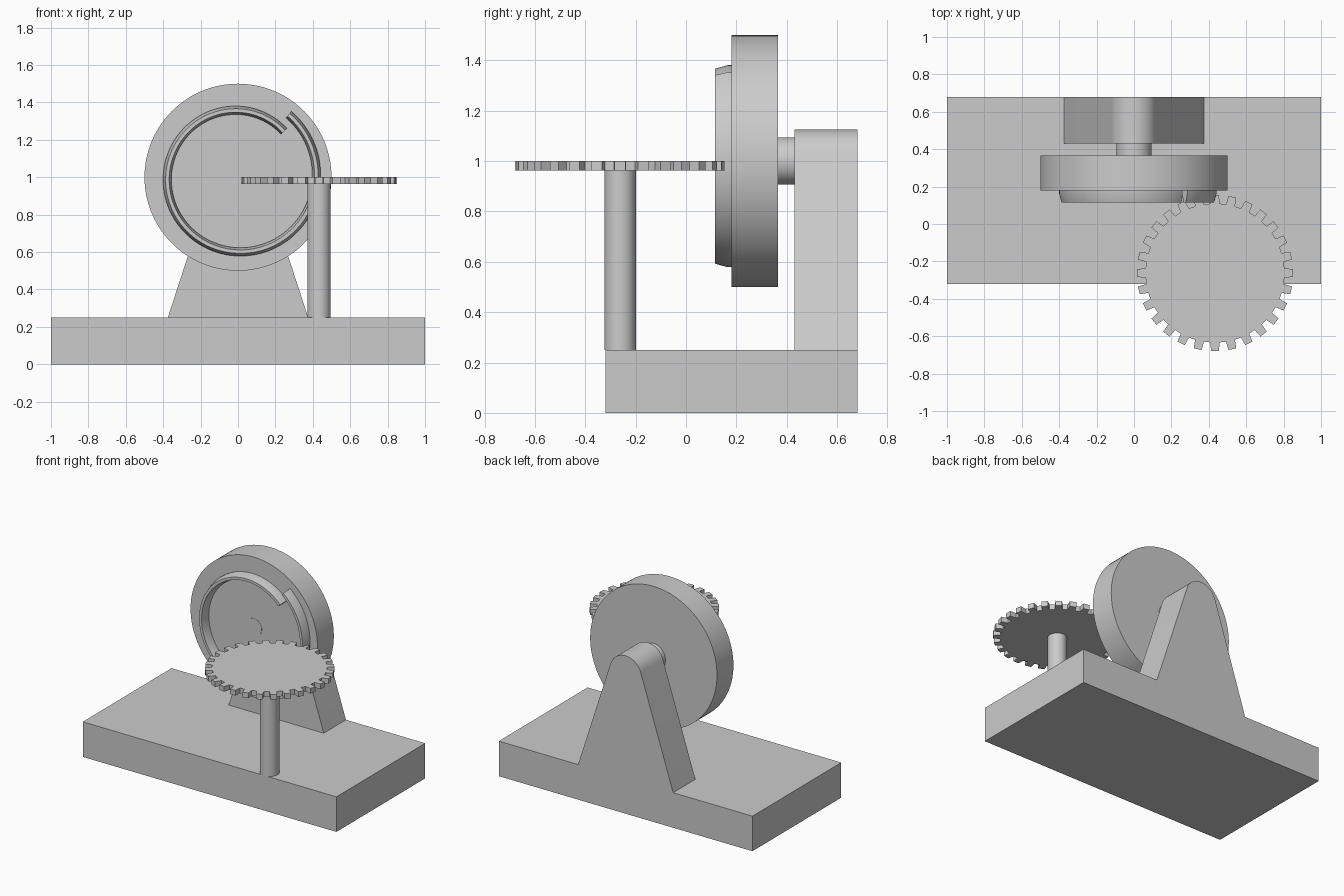
import bpy
import bmesh
from math import sin, cos, pi, radians

if "Cube" in bpy.data.objects:
    bpy.data.objects.remove(bpy.data.objects["Cube"], do_unlink=True)

GREY = (0.6, 0.6, 0.6, 1)
grey = bpy.data.materials.new("plain_grey")
grey.use_nodes = True
grey.diffuse_color = GREY
grey.node_tree.nodes["Principled BSDF"].inputs["Base Color"].default_value = GREY

HUB_Z = 1.0             # height of the horizontal axle
GEAR = (0.433, -0.262)  # centre of the gear and its post


def finish(name, bm):
    """Turn a bmesh into a named object with smooth sides and sharp edges."""
    bmesh.ops.recalc_face_normals(bm, faces=bm.faces)
    mesh = bpy.data.meshes.new(name)
    bm.to_mesh(mesh)
    bm.free()
    mesh.materials.append(grey)
    ob = bpy.data.objects.new(name, mesh)
    bpy.context.collection.objects.link(ob)
    bpy.ops.object.select_all(action="DESELECT")
    bpy.context.view_layer.objects.active = ob
    ob.select_set(True)
    bpy.ops.object.shade_smooth_by_angle(angle=radians(30))
    return ob


def extrude(name, outline, start, offset):
    """Extrude a closed outline; start maps each 2D point into space."""
    bm = bmesh.new()
    face = bm.faces.new([bm.verts.new(start(*p)) for p in outline])
    moved = bmesh.ops.extrude_face_region(bm, geom=[face])["geom"]
    verts = [v for v in moved if isinstance(v, bmesh.types.BMVert)]
    bmesh.ops.translate(bm, verts=verts, vec=offset)
    return finish(name, bm)


def arc(radius, start, end, steps, cx=0, cy=0):
    angles = [radians(start + (end - start) * i / steps) for i in range(steps + 1)]
    return [(cx + radius * cos(a), cy + radius * sin(a)) for a in angles]


def front_extrude(name, outline, y0, y1):
    return extrude(name, outline, lambda x, z: (x, y0, z), (0, y1 - y0, 0))


def top_extrude(name, outline, z0, z1):
    return extrude(name, outline, lambda x, y: (x, y, z0), (0, 0, z1 - z0))


def wheel(name, radius, y0, y1, steps=96):
    return front_extrude(name, arc(radius, 0, 360, steps, 0, HUB_Z)[:-1], y0, y1)


# Base slab
top_extrude("base", [(-1, -0.32), (1, -0.32), (1, 0.68), (-1, 0.68)], 0, 0.25)

# Tapered bracket with a rounded top tangent to its sides
bracket = [(-0.375, 0.25), (0.375, 0.25)] + arc(0.125, 18, 162, 24, 0, HUB_Z)
front_extrude("bracket", bracket, 0.43, 0.68)

# Axle, wheel and the axle end showing in the wheel face
wheel("axle", 0.094, 0.36, 0.435, 48)
wheel("scroll_wheel", 0.5, 0.18, 0.365)
wheel("axle_end", 0.0625, 0.178, 0.19, 48)

# Scroll ridge: a tapered section swept along a growing spiral
section = [(0, 0.185), (0, 0.165), (-0.014, 0.115),
           (-0.033, 0.115), (-0.045, 0.165), (-0.045, 0.185)]
bm = bmesh.new()
rings = []
for deg in range(45, 412, 3):
    a = radians(deg)
    outer = 0.37 + 0.0205 * (deg - 45) / 90
    rings.append([bm.verts.new(((outer + d) * cos(a), y, HUB_Z + (outer + d) * sin(a)))
                  for d, y in section])
for r0, r1 in zip(rings, rings[1:]):
    for i in range(len(section)):
        j = (i + 1) % len(section)
        bm.faces.new((r0[i], r0[j], r1[j], r1[i]))
bm.faces.new(rings[0])
bm.faces.new(rings[-1])
finish("scroll_ridge", bm)

# Gear with straight tapered teeth
TEETH = 28
pitch = 2 * pi / TEETH
outline = []
for t in range(TEETH):
    for shift, r in ((-0.29, 0.372), (-0.23, 0.418), (0.23, 0.418), (0.29, 0.372)):
        a = (t + shift) * pitch
        outline.append((GEAR[0] + r * cos(a), GEAR[1] + r * sin(a)))
top_extrude("gear", outline, 0.963, 1.0)

# Gear post
top_extrude("gear_post", arc(0.0625, 0, 360, 48, *GEAR)[:-1], 0.25, 0.97)
